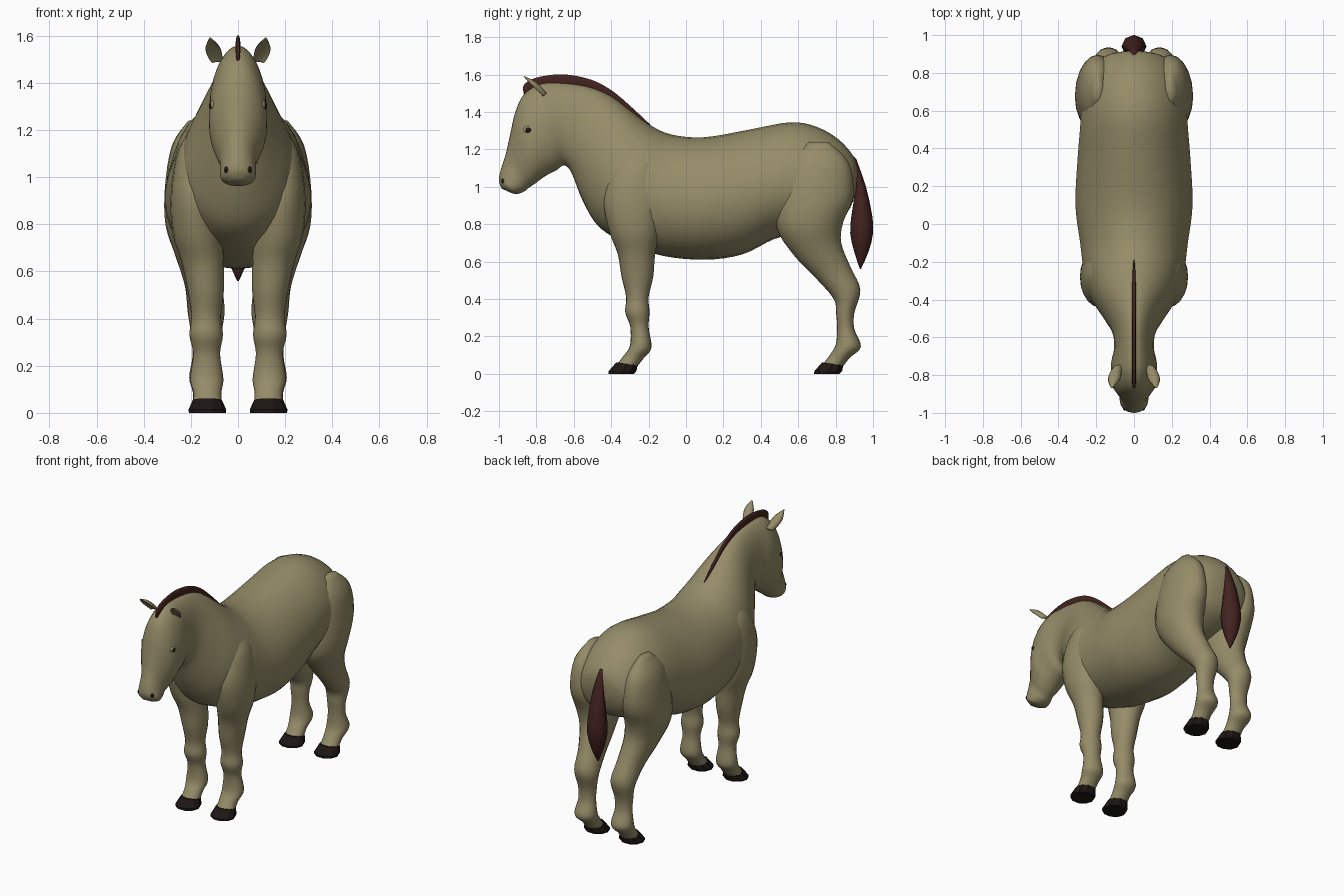
import bpy, bmesh, math
from mathutils import Vector


def mat(name, r, g, b):
    m = bpy.data.materials.new(name)
    m.diffuse_color = (r, g, b, 1)
    return m


COAT = mat("coat", 0.30, 0.262, 0.14)
HAIR = mat("hair", 0.055, 0.017, 0.014)
HORN = mat("horn", 0.012, 0.008, 0.007)


def catmull(pts, sub):
    """Smooth a list of equal-length tuples."""
    pts = [Vector(p) for p in pts]
    out = []
    for i in range(len(pts) - 1):
        a, b, c, d = pts[max(i - 1, 0)], pts[i], pts[i + 1], pts[min(i + 2, len(pts) - 1)]
        for k in range(sub):
            t = k / sub
            out.append(0.5 * (2 * b + (c - a) * t + (2 * a - 5 * b + 4 * c - d) * t * t
                              + (3 * b - a - 3 * c + d) * t ** 3))
    return out + [pts[-1]]


def loft(name, stations, material, n=20, sub=4, bias=0.0, dent=1.0, mirror=False, smooth=True):
    """Each station: y,z of one side, y,z of the opposite side, half width, x centre."""
    bm = bmesh.new()
    rings = []
    for y1, z1, y2, z2, w, cx in catmull([tuple(s) + (0,) * (6 - len(s)) for s in stations], sub):
        ring = []
        for k in range(n):
            t = 2 * math.pi * k / n
            s = math.sin(t)
            x = cx + max(w, 0.001) * math.cos(t) * (1 - bias * s)
            h = s * dent if s > 0 else s
            ring.append(bm.verts.new((x, (y1 + y2) / 2 + (y1 - y2) / 2 * h,
                                      (z1 + z2) / 2 + (z1 - z2) / 2 * h)))
        rings.append(ring)
    for a, b in zip(rings, rings[1:]):
        for k in range(n):
            bm.faces.new((a[k], a[(k + 1) % n], b[(k + 1) % n], b[k]))
    bm.faces.new(rings[0])
    bm.faces.new(rings[-1])
    bmesh.ops.recalc_face_normals(bm, faces=bm.faces)
    return finish(name, bm, material, mirror, smooth)


def finish(name, bm, material, mirror, smooth=True):
    me = bpy.data.meshes.new(name)
    bm.to_mesh(me)
    bm.free()
    if smooth:
        me.shade_smooth()
    me.materials.append(material)
    ob = bpy.data.objects.new(name, me)
    bpy.context.collection.objects.link(ob)
    if mirror:
        ob.modifiers.new("Mirror", 'MIRROR')
    return ob


def ball(name, loc, scale, material):
    bm = bmesh.new()
    bmesh.ops.create_uvsphere(bm, u_segments=16, v_segments=10, radius=1)
    for v in bm.verts:
        v.co = Vector(loc) + Vector(scale) * v.co
    return finish(name, bm, material, True)


# Trunk, neck and head: top point, bottom point, half width
loft("body", [
    (0.918, 1.08, 0.908, 0.97, 0.06),
    (0.90, 1.155, 0.86, 0.86, 0.17),
    (0.82, 1.25, 0.74, 0.79, 0.245),
    (0.70, 1.32, 0.60, 0.75, 0.275),
    (0.56, 1.345, 0.47, 0.72, 0.285),
    (0.35, 1.308, 0.30, 0.638, 0.30),
    (0.10, 1.265, 0.10, 0.61, 0.31),
    (-0.08, 1.28, -0.12, 0.63, 0.285),
    (-0.20, 1.335, -0.30, 0.69, 0.265),
    (-0.30, 1.41, -0.46, 0.78, 0.225),
    (-0.40, 1.485, -0.55, 0.92, 0.165),
    (-0.52, 1.535, -0.61, 1.07, 0.115),
    (-0.66, 1.555, -0.65, 1.115, 0.105),
    (-0.78, 1.55, -0.69, 1.09, 0.12),
    (-0.87, 1.49, -0.73, 1.07, 0.122),
    (-0.915, 1.39, -0.77, 1.045, 0.12),
    (-0.94, 1.28, -0.81, 1.015, 0.10),
    (-0.965, 1.17, -0.84, 0.995, 0.078),
    (-0.992, 1.085, -0.865, 0.975, 0.076),
    (-1.0, 1.03, -0.90, 0.962, 0.07),
    (-0.985, 0.99, -0.93, 0.965, 0.035),
], COAT, n=28, bias=0.1)

# Legs: front point, back point, half width, x centre
loft("front_leg", [
    (-0.31, 1.20, -0.25, 1.22, 0.02, 0.17),
    (-0.39, 1.10, -0.15, 1.12, 0.075, 0.18),
    (-0.44, 0.93, -0.12, 0.93, 0.10, 0.185),
    (-0.41, 0.76, -0.14, 0.76, 0.105, 0.172),
    (-0.365, 0.64, -0.165, 0.64, 0.09, 0.15),
    (-0.345, 0.52, -0.175, 0.52, 0.077, 0.137),
    (-0.32, 0.41, -0.20, 0.41, 0.063, 0.135),
    (-0.325, 0.33, -0.195, 0.33, 0.071, 0.135),
    (-0.298, 0.25, -0.20, 0.25, 0.057, 0.133),
    (-0.30, 0.15, -0.185, 0.14, 0.071, 0.133),
    (-0.335, 0.095, -0.225, 0.085, 0.06, 0.13),
    (-0.37, 0.05, -0.26, 0.04, 0.06, 0.13),
], COAT, mirror=True)

loft("hind_leg", [
    (0.66, 1.24, 0.76, 1.24, 0.02, 0.19),
    (0.55, 1.14, 0.87, 1.13, 0.085, 0.195),
    (0.49, 0.96, 0.895, 0.95, 0.12, 0.19),
    (0.485, 0.78, 0.84, 0.81, 0.125, 0.182),
    (0.58, 0.63, 0.83, 0.70, 0.10, 0.165),
    (0.70, 0.505, 0.88, 0.57, 0.08, 0.145),
    (0.79, 0.40, 0.932, 0.45, 0.078, 0.135),
    (0.803, 0.32, 0.90, 0.325, 0.062, 0.135),
    (0.808, 0.24, 0.90, 0.24, 0.058, 0.135),
    (0.80, 0.155, 0.935, 0.145, 0.072, 0.135),
    (0.765, 0.095, 0.875, 0.085, 0.06, 0.132),
    (0.73, 0.05, 0.84, 0.04, 0.06, 0.13),
], COAT, mirror=True)

# Hooves
for name, dy in (("front_hoof", 0), ("hind_hoof", 1.1)):
    loft(name, [
        (-0.375 + dy, 0.062, -0.255 + dy, 0.046, 0.062, 0.13),
        (-0.418 + dy, 0.014, -0.262 + dy, 0.014, 0.08, 0.13),
        (-0.418 + dy, 0.0, -0.275 + dy, 0.0, 0.078, 0.13),
    ], HORN, n=10, sub=1, mirror=True, smooth=False)

# Upright mane
loft("mane", [
    (-0.19, 1.332, -0.20, 1.315, 0.004),
    (-0.30, 1.435, -0.29, 1.39, 0.009),
    (-0.40, 1.518, -0.385, 1.46, 0.01),
    (-0.51, 1.575, -0.51, 1.515, 0.01),
    (-0.66, 1.603, -0.66, 1.535, 0.01),
    (-0.80, 1.585, -0.78, 1.53, 0.01),
    (-0.865, 1.55, -0.84, 1.49, 0.009),
    (-0.87, 1.505, -0.862, 1.485, 0.004),
], HAIR, n=10)

# Spindle-shaped tail
loft("tail", [
    (0.895, 1.165, 0.91, 1.15, 0.01),
    (0.905, 1.0, 0.962, 1.0, 0.045),
    (0.885, 0.85, 0.995, 0.85, 0.063),
    (0.878, 0.75, 1.0, 0.75, 0.064),
    (0.90, 0.65, 0.975, 0.65, 0.042),
    (0.93, 0.56, 0.935, 0.56, 0.004),
], HAIR, n=8, sub=2)

# Cupped ears
loft("ear", [
    (-0.785, 1.465, -0.745, 1.50, 0.024, 0.085),
    (-0.81, 1.49, -0.77, 1.53, 0.031, 0.097),
    (-0.845, 1.53, -0.81, 1.565, 0.031, 0.107),
    (-0.872, 1.588, -0.866, 1.592, 0.004, 0.118),
], COAT, n=16, dent=-0.3, mirror=True)

# Eyes with lids, nostrils
ball("eyelid", (0.102, -0.842, 1.305), (0.016, 0.028, 0.023), COAT)
ball("eye", (0.107, -0.843, 1.303), (0.016, 0.018, 0.017), HORN)
ball("nostril", (0.045, -0.978, 1.03), (0.014, 0.010, 0.016), HORN)
